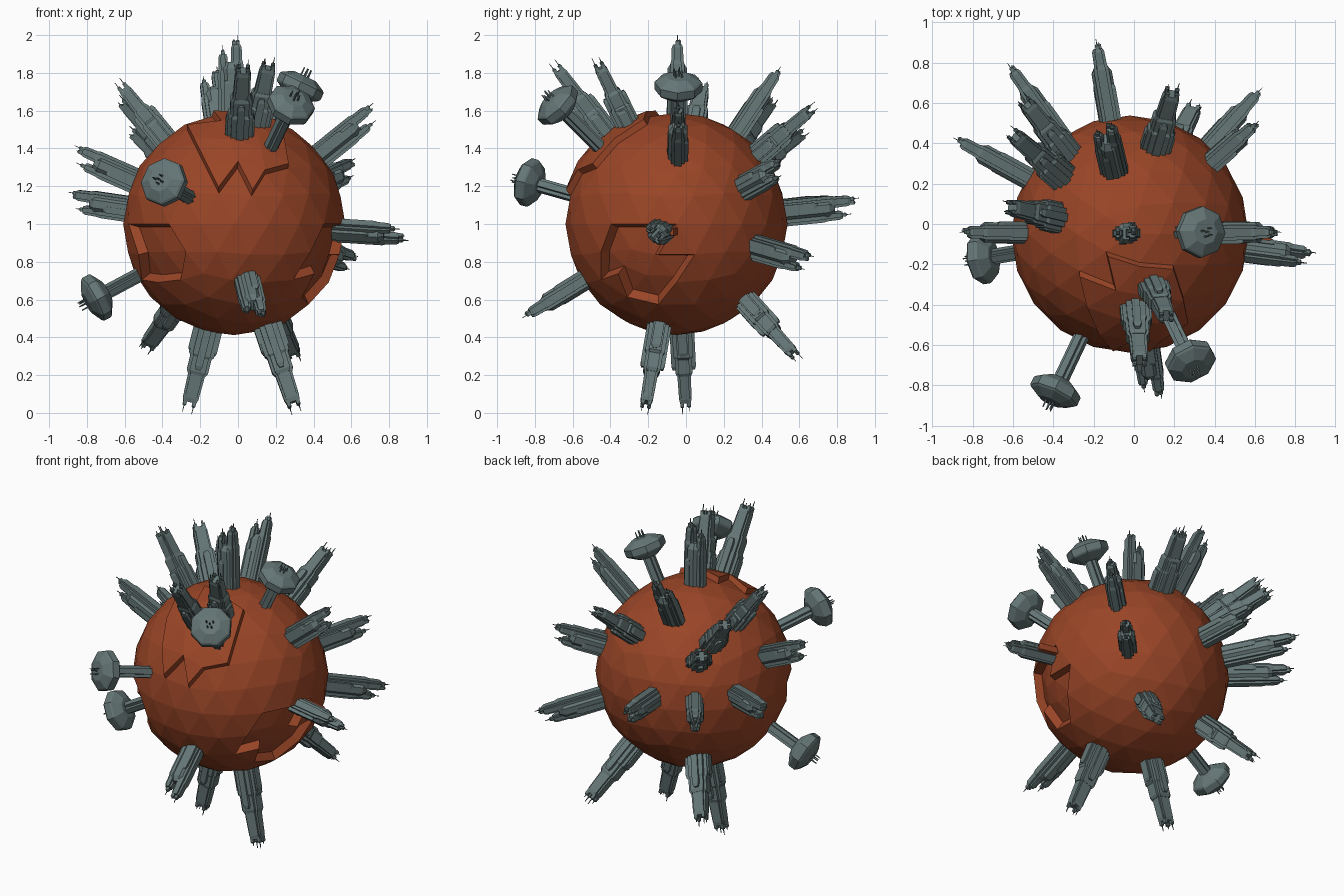
import bpy, bmesh, math
from mathutils import Vector, Matrix

if "Cube" in bpy.data.objects:
    bpy.data.objects.remove(bpy.data.objects["Cube"])

C = Vector((-0.02, -0.05, 1.0))
R = 0.588


def mat(name, col):
    m = bpy.data.materials.new(name)
    m.diffuse_color = (*col, 1)
    m.use_nodes = True
    m.node_tree.nodes["Principled BSDF"].inputs["Base Color"].default_value = m.diffuse_color
    return m


RUST = mat("rust", (0.32, 0.06, 0.02))
STEEL = mat("steel", (0.13, 0.18, 0.18))


def finish(bm, name, material, matrix):
    bmesh.ops.recalc_face_normals(bm, faces=bm.faces)
    me = bpy.data.meshes.new(name)
    bm.to_mesh(me)
    bm.free()
    me.materials.append(material)
    ob = bpy.data.objects.new(name, me)
    ob.matrix_world = matrix
    bpy.context.collection.objects.link(ob)
    return ob


def loft(bm, outline, levels, at=(0, 0)):
    """Stack scaled copies of an outline: levels = (height, scale)."""
    rings = [[bm.verts.new((at[0] + x * s, at[1] + y * s, z)) for x, y in outline]
             for z, s in levels]
    n = len(outline)
    for a, b in zip(rings, rings[1:]):
        for i in range(n):
            bm.faces.new((a[i], a[(i + 1) % n], b[(i + 1) % n], b[i]))
    bm.faces.new(rings[0][::-1])
    bm.faces.new(rings[-1])


def ngon(n, r):
    return [(r * math.cos((i + .5) * math.tau / n), r * math.sin((i + .5) * math.tau / n))
            for i in range(n)]


def rect(w, d):
    return [(w / 2, -d / 2), (w / 2, d / 2), (-w / 2, d / 2), (-w / 2, -d / 2)]


def plus(w, d, c):
    """Rectangle with notched corners."""
    a, b = w / 2, d / 2
    q = [(a, -b + c), (a, b - c), (a - c, b - c), (a - c, b)]
    q += [(-a + c, b), (-a + c, b - c), (-a, b - c), (-a, -b + c)]
    return q + [(-a + c, -b + c), (-a + c, -b), (a - c, -b), (a - c, -b + c)]


def frame(direction, wide):
    """Local z points away from the planet, local x follows 'wide'."""
    z = direction.normalized()
    y = z.cross(Vector(wide)).normalized()
    x = y.cross(z)
    m = Matrix((x, y, z)).transposed().to_4x4()
    m.translation = C
    return m


def prong(bm, x, y, z, top):
    loft(bm, rect(.02, .02), [(z - .03, 1), (z + .018, 1), (z + .024, .5)], (x, y))
    loft(bm, rect(.007, .007), [(z, 1), (top, .4)], (x, y))


# planet with one raised plate and two sunken craters
bm = bmesh.new()
bmesh.ops.create_icosphere(bm, subdivisions=3, radius=R)
for d, ang, inset, height in [((.06, -.65, .75), 27, .012, .032),
                              ((.51, -.21, -.2), 21, .018, -.05),
                              ((-.43, -.36, -.17), 17.5, .018, -.05)]:
    d = Vector(d)
    patch = [f for f in bm.faces
             if f.calc_center_median().angle(d) < math.radians(ang)]
    bmesh.ops.inset_region(bm, faces=patch, thickness=inset, depth=0,
                           use_even_offset=True, use_boundary=True)
    for v in {v for f in patch for v in f.verts}:
        v.co = v.co.normalized() * (R + height)
finish(bm, "planet", RUST, Matrix.Translation(C))


# tapering tower in three steps with four corner prongs
def stepped_tower(name, tip, wide):
    v = Vector(tip) - C
    T = v.length
    h = lambda f: .53 + (T - .06 - .53) * f
    bm = bmesh.new()
    loft(bm, plus(.135, .105, .02), [(.5, 1), (h(.42), 1), (h(.45), .85)])
    loft(bm, plus(.115, .09, .015), [(h(.3), 1), (h(.62), 1), (h(.66), .85)])
    loft(bm, plus(.095, .075, .012), [(h(.5), 1), (h(.95), .88), (h(1), .75)])
    for sx in (-1, 1):
        loft(bm, rect(.03, .05), [(.5, 1), (h(.36), 1), (h(.4), .6)], (sx * .062, 0))
        loft(bm, rect(.04, .03), [(.5, 1), (h(.55), 1), (h(.6), .6)], (0, sx * .05))
        for sy in (-1, 1):
            prong(bm, sx * .025, sy * .018, h(1), T if sx == sy else T - .02)
    finish(bm, name, STEEL, frame(v, wide))


# twin tower: tall column, shorter column and an octagonal core
def twin_tower(name, tip, wide):
    v = Vector(tip) - C
    T = v.length
    h = lambda f: .53 + (T - .05 - .53) * f
    bm = bmesh.new()
    loft(bm, ngon(8, .055), [(.5, 1), (h(.7), 1), (h(.78), .6)])
    loft(bm, plus(.07, .075, .015), [(.5, 1), (h(.75), 1), (h(.8), .85),
                                     (h(.96), .8), (h(1), .6)], (.03, 0))
    loft(bm, plus(.06, .07, .015), [(.5, 1), (h(.62), 1), (h(.68), .85),
                                    (h(.84), .8), (h(.88), .6)], (-.042, 0))
    for s in (-1, 1):
        loft(bm, rect(.035, .03), [(.5, 1), (h(.5), 1), (h(.55), .6)], (s * .022, s * .04))
    prong(bm, .038, 0, h(1), T)
    prong(bm, .018, .01, h(1), T - .02)
    prong(bm, -.042, 0, h(.88), h(.88) + .05)
    finish(bm, name, STEEL, frame(v, wide))


# mushroom station: ribbed shaft, eight-sided head and aerials
def saucer_tower(name, centre):
    v = Vector(centre) - C
    T = v.length
    bm = bmesh.new()
    loft(bm, plus(.07, .07, .018), [(.5, 1.15), (.6, 1), (T, 1)])
    loft(bm, ngon(8, .128), [(T - .065, .5), (T - .03, .95), (T - .02, 1),
                             (T + .02, 1), (T + .03, .92), (T + .058, .5)])
    for x, y in [(0, 0), (.02, .012), (-.02, .012), (.012, -.02), (-.012, -.02)]:
        loft(bm, rect(.009, .009), [(T + .04, 1), (T + .1, .5)], (x, y))
    finish(bm, name, STEEL, frame(v, (1, .3, .2)))


X, Y, Z = (1, 0, .01), (0, 1, .01), (.01, 0, 1)
stepped = [((.31, -.22, 0), X), ((-.27, 0, 0), X), ((.31, .6, .28), X),
           ((-.5, .55, .33), X), ((.17, -.48, 1.88), X), ((.03, -.71, 1.86), X),
           ((-.62, .46, 1.67), (1, 1, 0)), ((-.56, .63, 1.5), (1, 1, 0)),
           ((-.64, .09, 1.76), Y), ((.2, .69, 1.63), X)]
twin = [((-.04, -.045, 2.0), X), ((.1, -.87, .5), X), ((.74, -.04, 1.61), Z),
        ((.63, .67, .79), Z), ((-.88, -.04, 1.38), Z), ((-.9, .43, 1.13), Z),
        ((-.63, .8, 1.1), Z), ((-.19, .92, 1.1), Z), ((.63, .52, 1.31), Z),
        ((-.15, .5, 1.83), X), ((.9, -.17, .94), (0, 1, -1))]
saucers = [(-.39, -.83, 1.22), (-.75, -.17, .61), (.28, -.68, 1.63), (.33, -.04, 1.73)]
for i, (t, w) in enumerate(stepped):
    stepped_tower(f"stepped_tower_{i + 1}", t, w)
for i, (t, w) in enumerate(twin):
    twin_tower(f"twin_tower_{i + 1}", t, w)
for i, c in enumerate(saucers):
    saucer_tower(f"saucer_tower_{i + 1}", c)

# rust-coloured slab on the right-hand tower
bm = bmesh.new()
loft(bm, rect(.04, .05), [(.5, 1), (.69, 1), (.7, .8)], (0, -.055))
finish(bm, "rust_slab", RUST, frame(Vector((.9, -.17, .94)) - C, Z))
